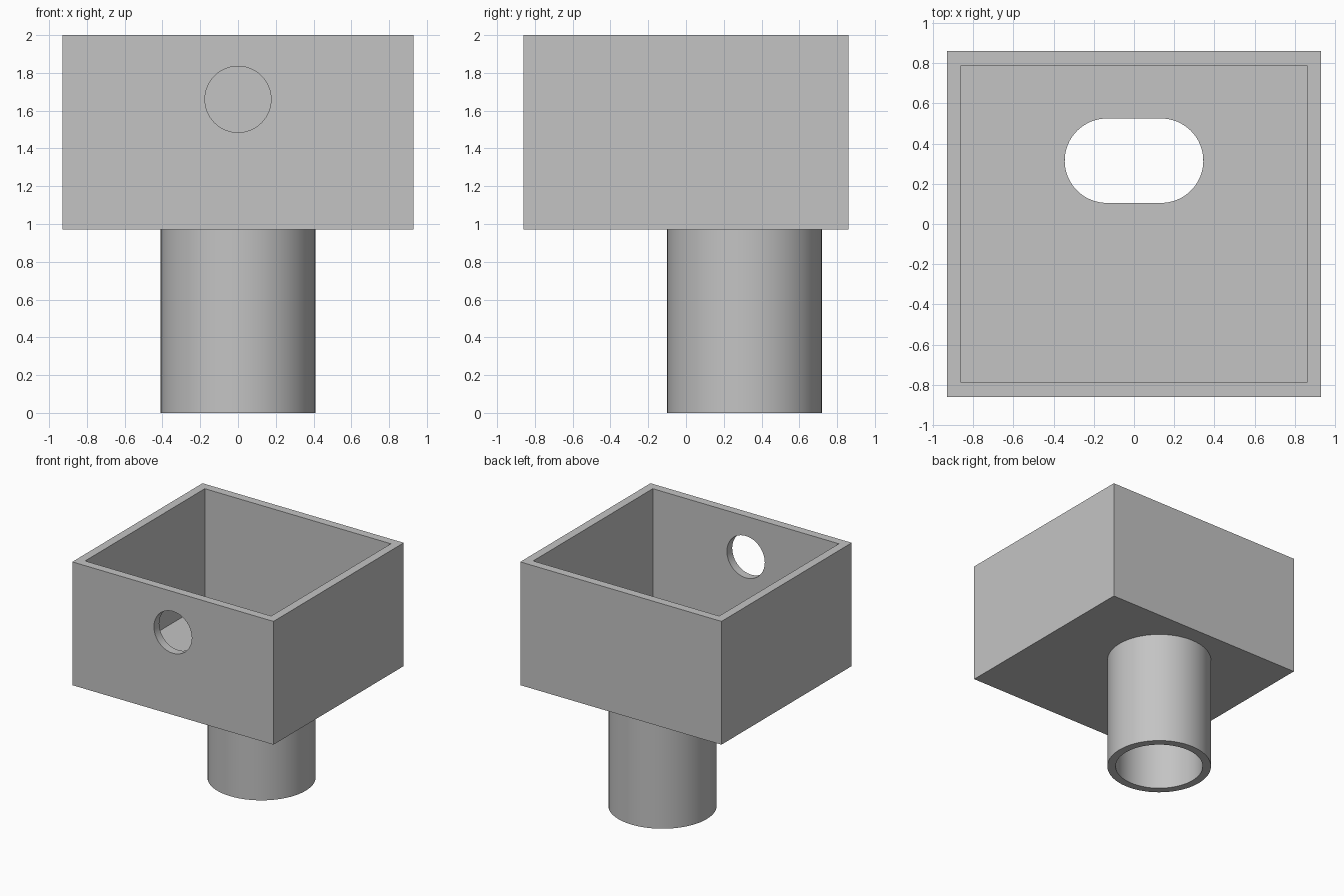
import bpy, bmesh, math
from mathutils import Matrix, Vector

cube = bpy.data.objects.get("Cube")
if cube:
    bpy.data.objects.remove(cube, do_unlink=True)

BOTTOM, TOP, WALL = 0.97, 2.0, 0.07
HALF_X, HALF_Y = 0.93, 0.86
TUBE_Y, OUTER, INNER = 0.31, 0.41, 0.345

grey = bpy.data.materials.new("light grey")
grey.use_nodes = True
colour = (0.55, 0.55, 0.55, 1)
grey.diffuse_color = colour
grey.node_tree.nodes["Principled BSDF"].inputs["Base Color"].default_value = colour


def make(name, bm):
    bmesh.ops.recalc_face_normals(bm, faces=bm.faces)
    mesh = bpy.data.meshes.new(name)
    bm.to_mesh(mesh)
    bm.free()
    mesh.materials.append(grey)
    obj = bpy.data.objects.new(name, mesh)
    bpy.context.collection.objects.link(obj)
    return obj


def block(name, hx, hy, z0, z1):
    bm = bmesh.new()
    size = Matrix.Diagonal((2 * hx, 2 * hy, z1 - z0, 1))
    bmesh.ops.create_cube(bm, size=1, matrix=Matrix.Translation((0, 0, (z0 + z1) / 2)) @ size)
    return make(name, bm)


def prism(name, outline, push):
    """Extrude a closed outline along a vector."""
    bm = bmesh.new()
    face = bm.faces.new([bm.verts.new(p) for p in outline])
    new = bmesh.ops.extrude_face_region(bm, geom=[face])["geom"]
    moved = [v for v in new if isinstance(v, bmesh.types.BMVert)]
    bmesh.ops.translate(bm, verts=moved, vec=push)
    return make(name, bm)


def smooth(obj):
    bpy.ops.object.select_all(action="DESELECT")
    obj.select_set(True)
    bpy.context.view_layer.objects.active = obj
    bpy.ops.object.shade_smooth_by_angle(angle=math.radians(30))


def cut(obj, cutter):
    mod = obj.modifiers.new("cut", "BOOLEAN")
    mod.operation, mod.solver, mod.object = "DIFFERENCE", "EXACT", cutter
    cutter.hide_render = True
    bpy.context.view_layer.objects.active = obj
    bpy.ops.object.modifier_apply(modifier=mod.name)
    bpy.data.objects.remove(cutter, do_unlink=True)


# Open box
box = block("open_box", HALF_X, HALF_Y, BOTTOM, TOP)
cut(box, block("cavity", HALF_X - WALL, HALF_Y - WALL, BOTTOM + WALL, TOP + 0.2))

# Rounded slot through the floor
slot = []
for side in (1, -1):
    for i in range(33):
        a = math.pi * i / 32 - side * math.pi / 2
        a = a if side > 0 else math.pi / 2 + math.pi * i / 32
        slot.append((side * 0.135 + 0.21 * math.cos(a), 0.315 + 0.21 * math.sin(a), BOTTOM - 0.1))
cut(box, prism("slot", slot, Vector((0, 0, 0.3))))

# Round hole through the front wall
ring = [(0.175 * math.cos(math.tau * i / 64), -HALF_Y - 0.1, 1.66 + 0.175 * math.sin(math.tau * i / 64))
        for i in range(64)]
cut(box, prism("hole", ring, Vector((0, 0.3, 0))))
smooth(box)

# Hollow tube under the floor, lathed from its wall profile
bm = bmesh.new()
profile = [bm.verts.new((r, TUBE_Y, z)) for r, z in
           ((INNER, BOTTOM), (INNER, 0), (OUTER, 0), (OUTER, BOTTOM))]
edges = [bm.edges.new(pair) for pair in zip(profile, profile[1:])]
bmesh.ops.spin(bm, geom=profile + edges, cent=(0, TUBE_Y, 0), axis=(0, 0, 1),
               angle=math.tau, steps=64, use_merge=True)
bmesh.ops.remove_doubles(bm, verts=bm.verts, dist=0.0001)
bmesh.ops.recalc_face_normals(bm, faces=bm.faces)
# An open shell: make sure its lowest faces point down
if sum(f.normal.z for f in bm.faces) > 0:
    bmesh.ops.reverse_faces(bm, faces=bm.faces)
mesh = bpy.data.meshes.new("tube")
bm.to_mesh(mesh)
bm.free()
mesh.materials.append(grey)
tube = bpy.data.objects.new("tube", mesh)
bpy.context.collection.objects.link(tube)
smooth(tube)
